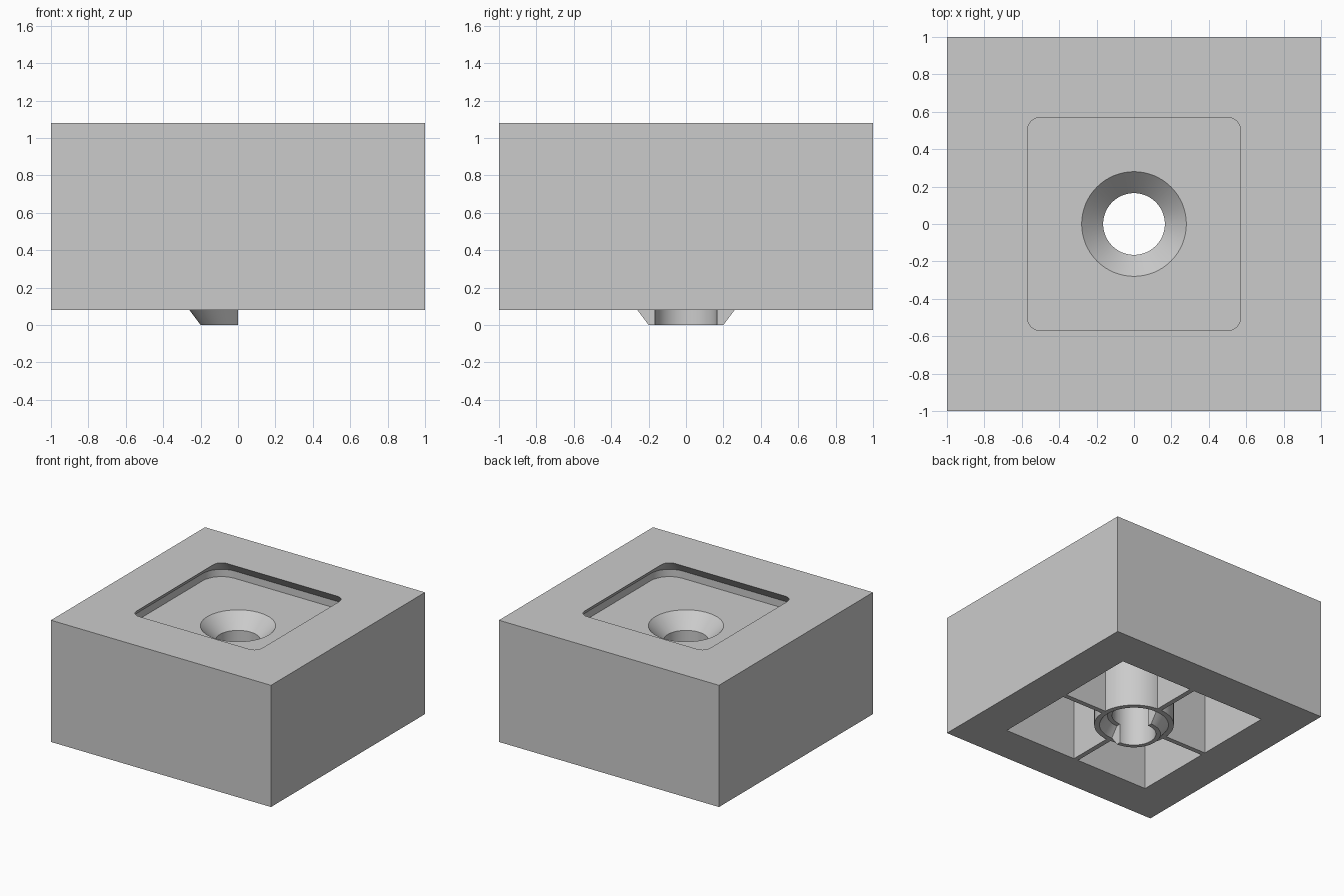
import bpy, bmesh
from math import sin, cos, pi

cube = bpy.data.objects.get("Cube")
if cube:
    bpy.data.objects.remove(cube, do_unlink=True)

grey = bpy.data.materials.new("light_grey")
grey.use_nodes = True
COLOUR = (0.6, 0.6, 0.6, 1)
grey.diffuse_color = COLOUR
grey.node_tree.nodes["Principled BSDF"].inputs["Base Color"].default_value = COLOUR

BASE, TOP, FLOOR, CEILING = 0.08, 1.08, 0.92, 0.80
HOLE, BOSS, POCKET, RIB = 0.165, 0.30, 0.68, 0.04


def arc(r, start=0, end=2 * pi, n=64, cx=0, cy=0):
    full = abs(end - start - 2 * pi) < 1e-6
    count = n if full else n + 1
    return [(cx + r * cos(start + (end - start) * i / n),
             cy + r * sin(start + (end - start) * i / n)) for i in range(count)]


def rounded_square(half, r):
    pts = []
    for k, (sx, sy) in enumerate([(1, 1), (-1, 1), (-1, -1), (1, -1)]):
        pts += arc(r, k * pi / 2, (k + 1) * pi / 2, 8, sx * (half - r), sy * (half - r))
    return pts


def loft(name, layers):
    """Solid through matching outlines, each given as (outline, z)."""
    bm = bmesh.new()
    rings = [[bm.verts.new((x, y, z)) for x, y in pts] for pts, z in layers]
    for low, high in zip(rings, rings[1:]):
        n = len(low)
        for i in range(n):
            j = (i + 1) % n
            bm.faces.new((low[i], low[j], high[j], high[i]))
    bm.faces.new(rings[0][::-1])
    bm.faces.new(rings[-1])
    bmesh.ops.recalc_face_normals(bm, faces=bm.faces)
    mesh = bpy.data.meshes.new(name)
    bm.to_mesh(mesh)
    bm.free()
    mesh.materials.append(grey)
    obj = bpy.data.objects.new(name, mesh)
    bpy.context.collection.objects.link(obj)
    return obj


def block(name, hx, hy, z0, z1):
    pts = [(-hx, -hy), (hx, -hy), (hx, hy), (-hx, hy)]
    return loft(name, [(pts, z0), (pts, z1)])


def cut(target, tool):
    tool.hide_render = True
    mod = target.modifiers.new("cut", 'BOOLEAN')
    mod.operation, mod.solver, mod.object = 'DIFFERENCE', 'EXACT', tool
    bpy.context.view_layer.objects.active = target
    bpy.ops.object.modifier_apply(modifier=mod.name)
    bpy.data.objects.remove(tool, do_unlink=True)


body = block("body", 1, 1, BASE, TOP)

# Underside pocket, leaving the central boss and the crossed ribs standing
pocket = block("pocket_cutter", POCKET, POCKET, -0.1, CEILING)
cut(pocket, loft("boss", [(arc(BOSS), -0.5), (arc(BOSS), 1.5)]))
cut(pocket, block("rib_x", 1, RIB / 2, -0.5, 1.5))
cut(pocket, block("rib_y", RIB / 2, 1, -0.5, 1.5))
cut(body, pocket)

# Undercut recess in the top, with a lip sloping inward
lip, wide = rounded_square(0.57, 0.07), rounded_square(0.67, 0.17)
cut(body, loft("recess_cutter", [(wide, FLOOR), (wide, 0.98), (lip, TOP), (lip, 1.3)]))

# Countersunk through hole
cut(body, loft("hole_cutter", [(arc(HOLE), -0.2), (arc(HOLE), 0.805),
                               (arc(0.28), FLOOR), (arc(0.28), 1.0)]))


# Half-cone socket in the boss
def half_disc(r):
    return arc(r, -pi / 2, pi / 2, 32)


cut(body, loft("socket_cutter", [(half_disc(0.26), -0.1), (half_disc(0.26), BASE),
                                 (half_disc(0.20), 0.16)]))


# Half-cone plug below the boss, matching the socket
def half_ring(r):
    return arc(r, pi / 2, 3 * pi / 2, 32) + arc(HOLE, 3 * pi / 2, pi / 2, 32)


plug = loft("half_plug", [(half_ring(0.20), 0), (half_ring(0.26), BASE)])

# Smooth the round walls and keep the edges sharp
bpy.ops.object.select_all(action='DESELECT')
for obj in (body, plug):
    obj.select_set(True)
bpy.context.view_layer.objects.active = body
bpy.ops.object.shade_smooth_by_angle()
